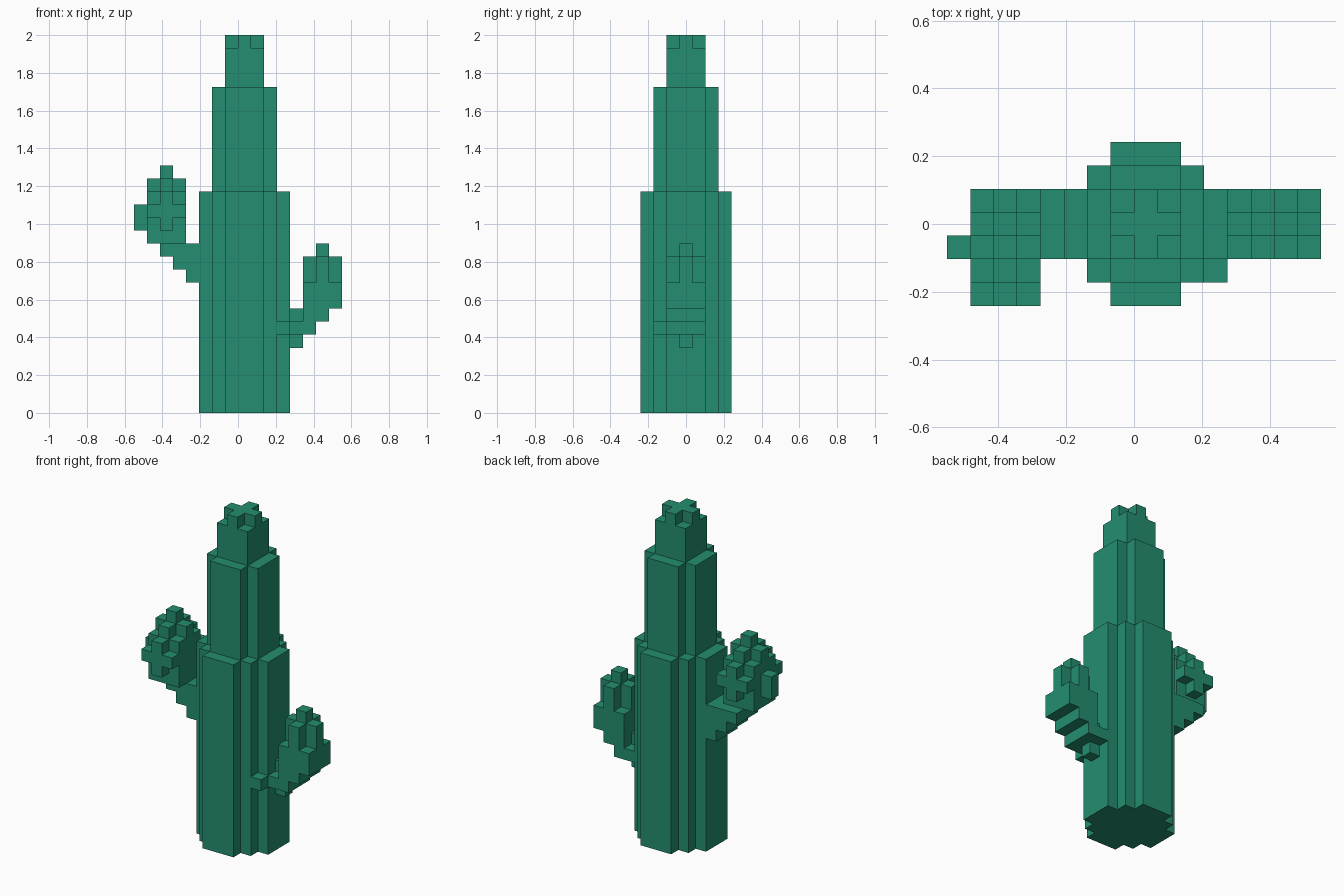
import bpy, bmesh, math
from mathutils import Vector

if "Cube" in bpy.data.objects:
    bpy.data.objects.remove(bpy.data.objects["Cube"])

U = 2 / 29                                  # block size
ORIGIN = Vector((-8 * U, -3.5 * U, 0))      # corner of block (0, 0, 0)

green = bpy.data.materials.new("cactus_green")
green.diffuse_color = (0.017, 0.27, 0.162, 1)
green.use_nodes = True
green.node_tree.nodes["Principled BSDF"].inputs["Base Color"].default_value = green.diffuse_color


def box(x, y, z):
    """Blocks in inclusive index ranges."""
    return {(i, j, k) for i in range(x[0], x[1] + 1)
            for j in range(y[0], y[1] + 1) for k in range(z[0], z[1] + 1)}


def plus(i, j, z):
    """Upright column with a plus-shaped section."""
    return box((i - 1, i + 1), (j, j), z) | box((i, i), (j - 1, j + 1), z)


# Trunk: ribbed base, ribbed middle, square top with a plus cap
lower_trunk = (box((5, 11), (2, 4), (0, 16)) | box((6, 10), (1, 5), (0, 16))
               | box((7, 9), (0, 6), (0, 16)))
middle_trunk = box((6, 10), (2, 4), (17, 24)) | box((7, 9), (1, 5), (17, 24))
top_trunk = box((7, 9), (2, 4), (25, 27)) | plus(8, 3, (28, 28))

# Right arm: stepped elbow, then an upright bud
right_arm = (box((12, 12), (3, 3), (5, 7)) | box((12, 13), (2, 4), (6, 6))
             | box((11, 11), (1, 1), (6, 6)) | box((13, 14), (2, 4), (7, 7))
             | box((13, 15), (2, 4), (8, 9)) | plus(14, 3, (10, 11))
             | {(14, 3, 12)})

# Left arm: stepped stem
left_stem = set()
for step in range(3):
    left_stem |= box((4 - step, 4), (2, 4), (10 + step, 10 + step))

# Left bud: rounded block with plus bumps front and back, one bump outside
left_bud = (box((1, 3), (1, 3), (13, 16)) | plus(2, 2, (17, 17))
            | {(2, 2, 18)} | box((0, 0), (2, 2), (14, 15)))
for j in (0, 4):
    left_bud |= box((2, 2), (j, j), (14, 16)) | box((1, 3), (j, j), (15, 15))

parts = {"lower_trunk": lower_trunk, "middle_trunk": middle_trunk,
         "top_trunk": top_trunk, "right_arm": right_arm,
         "left_stem": left_stem, "left_bud": left_bud}
solid = set().union(*parts.values())


def build(name, cells):
    """Skin the outer block sides and merge the coplanar ones."""
    bm = bmesh.new()
    cache = {}

    def vert(p):
        key = tuple(round(c) for c in p)
        if key not in cache:
            cache[key] = bm.verts.new(ORIGIN + Vector(key) * U)
        return cache[key]

    for cell in sorted(cells):
        for axis in range(3):
            for side in (0, 1):
                n = list(cell)
                n[axis] += 2 * side - 1
                if tuple(n) in solid:
                    continue
                a, b = (axis + 1) % 3, (axis + 2) % 3
                loop = []
                for da, db in ((0, 0), (1, 0), (1, 1), (0, 1)):
                    p = list(cell)
                    p[axis] += side
                    p[a] += da
                    p[b] += db
                    loop.append(vert(p))
                bm.faces.new(loop if side else loop[::-1])
    bmesh.ops.dissolve_limit(bm, angle_limit=math.radians(1),
                             verts=bm.verts[:], edges=bm.edges[:])
    mesh = bpy.data.meshes.new(name)
    bm.to_mesh(mesh)
    bm.free()
    mesh.materials.append(green)
    bpy.context.collection.objects.link(bpy.data.objects.new(name, mesh))


for part_name, part_cells in parts.items():
    build(part_name, part_cells)
